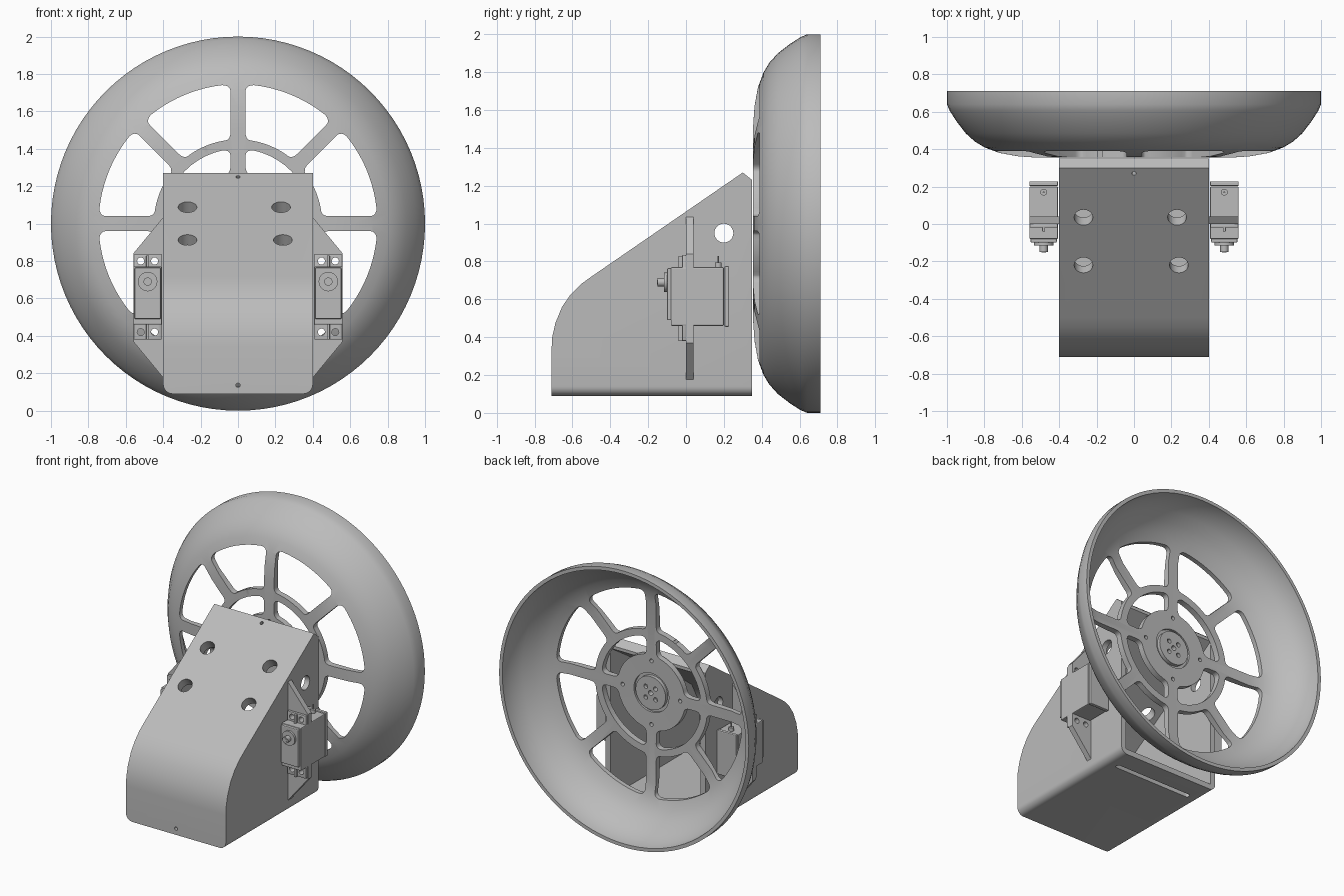
import bpy, bmesh
from math import sin, cos, asin, pi, radians
from mathutils import Vector, Matrix

cube = bpy.data.objects.get("Cube")
if cube:
    bpy.data.objects.remove(cube)

grey = bpy.data.materials.new("plain grey")
grey.use_nodes = True
colour = (0.5, 0.5, 0.5, 1)
grey.diffuse_color = colour
grey.node_tree.nodes["Principled BSDF"].inputs["Base Color"].default_value = colour

X, Y, Z = Vector((1, 0, 0)), Vector((0, 1, 0)), Vector((0, 0, 1))


def finish(name, bm):
    bmesh.ops.recalc_face_normals(bm, faces=bm.faces)
    mesh = bpy.data.meshes.new(name)
    bm.to_mesh(mesh)
    bm.free()
    mesh.materials.append(grey)
    obj = bpy.data.objects.new(name, mesh)
    bpy.context.collection.objects.link(obj)
    return obj


def extrude(bm, pts, depth, origin, u, v):
    """Prism: outline pts in the plane u, v, extruded by depth along u x v."""
    origin, w = Vector(origin), u.cross(v)
    face = bm.faces.new([bm.verts.new(origin + u * a + v * b) for a, b in pts])
    top = bmesh.ops.extrude_face_region(bm, geom=[face])["geom"]
    verts = [g for g in top if isinstance(g, bmesh.types.BMVert)]
    bmesh.ops.translate(bm, verts=verts, vec=w * depth)


def prism(name, *args):
    bm = bmesh.new()
    extrude(bm, *args)
    return finish(name, bm)


def circle(r, n=24):
    return [(r * cos(2 * pi * i / n), r * sin(2 * pi * i / n)) for i in range(n)]


def rounded(w, h, r, steps=4, cuts=1):
    """Rounded rectangle, with its long sides split for later bending."""
    pts = []
    for k, (sx, sy) in enumerate(((1, 1), (-1, 1), (-1, -1), (1, -1))):
        for i in range(steps + 1):
            a = pi / 2 * (k + i / steps)
            pts.append((sx * (w / 2 - r) + r * cos(a), sy * (h / 2 - r) + r * sin(a)))
        if k in (0, 2):
            for i in range(1, cuts):
                pts.append((sx * (w / 2 - r) * (1 - 2 * i / cuts), sy * h / 2))
    return pts


def sector(r0, r1, count, bar, angle):
    """Ring window outline between two bars of constant width."""
    mid, out = (r0 + r1) / 2, []
    half_mid = pi / count - asin(bar / mid)
    for a, b in rounded(2 * mid * half_mid, r1 - r0, 0.035, 4, 10):
        r = mid + b
        t = angle - a / (mid * half_mid) * (pi / count - asin(bar / r))
        out.append((r * cos(t), r * sin(t)))
    return out


def cut(obj, bm):
    cutter = finish("cutter", bm)
    cutter.hide_render = True
    mod = obj.modifiers.new("cut", "BOOLEAN")
    mod.operation, mod.solver, mod.object = "DIFFERENCE", "EXACT", cutter
    bpy.context.view_layer.objects.active = obj
    bpy.ops.object.modifier_apply(modifier=mod.name)
    bpy.data.objects.remove(cutter)


def smooth(obj, angle=35):
    bpy.ops.object.select_all(action="DESELECT")
    obj.select_set(True)
    bpy.context.view_layer.objects.active = obj
    bpy.ops.object.shade_smooth_by_angle(angle=radians(angle))


def box(name, lo, hi, bevel=0.006):
    lo, hi = Vector(lo), Vector(hi)
    bm = bmesh.new()
    bmesh.ops.create_cube(bm, size=1)
    for v in bm.verts:
        v.co = [(lo[i] + hi[i]) / 2 + v.co[i] * (hi[i] - lo[i]) for i in range(3)]
    bmesh.ops.bevel(bm, geom=bm.edges[:], offset=bevel, segments=2, affect="EDGES", profile=0.5)
    return finish(name, bm)


# Dished wheel: turned profile of radius and depth
profile = [(.05, .355), (.52, .355), (.62, .362), (.72, .38), (.8, .41), (.85, .44),
           (.9, .485), (.95, .55), (.985, .605), (1, .64), (1, .71), (.975, .71),
           (.965, .63), (.92, .56), (.87, .5), (.81, .45), (.74, .42), (.65, .4), (.05, .395)]
bm = bmesh.new()
ring = [bm.verts.new((r, y, 1)) for r, y in profile]
edges = [bm.edges.new((ring[i - 1], ring[i])) for i in range(len(ring))]
bmesh.ops.spin(bm, geom=ring + edges, cent=(0, 0, 1), axis=Y, angle=2 * pi, steps=96)
bmesh.ops.remove_doubles(bm, verts=bm.verts, dist=0.0005)
wheel = finish("wheel", bm)

# Spoke windows, inner windows, screw holes and hub recess
bm = bmesh.new()
for k in range(8):
    extrude(bm, sector(.45, .745, 8, .04, pi / 8 + k * pi / 4), .2, (0, .5, 1), X, Z)
for k in range(4):
    a = k * pi / 2
    extrude(bm, sector(.27, .4, 4, .04, a + pi / 4), .2, (0, .5, 1), X, Z)
    extrude(bm, circle(.014, 12), .2, (.23 * cos(a), .5, 1 + .23 * sin(a)), X, Z)
extrude(bm, circle(.14, 40), .12, (0, .5, 1), X, Z)
cut(wheel, bm)

# Windows around the curved rim
bm = bmesh.new()
for k in range(8):
    a = pi / 8 + k * pi / 4
    out = Vector((cos(a), 0, sin(a)))
    side = Vector((-sin(a), 0, cos(a)))
    extrude(bm, rounded(.12, .385, .03), .4, Vector((0, .49, 1)) + out * 1.1, Y, side)
cut(wheel, bm)
smooth(wheel)

# Hub collar and drive horn
collar = prism("hub_collar", circle(.12, 40), .04, (0, .405, 1), X, Z)
bm = bmesh.new()
extrude(bm, circle(.095, 40), .02, (0, .42, 1), X, Z)
extrude(bm, circle(.018, 16), .2, (0, .5, 1), X, Z)
for k in range(4):
    a = k * pi / 2 + pi / 4
    extrude(bm, circle(.016, 12), .2, (.055 * cos(a), .5, 1 + .055 * sin(a)), X, Z)
cut(collar, bm)
smooth(collar)

# Hollow body shell, open at the back
outline = [(-.71, .09), (.35, .09), (.35, 1.23), (.3, 1.27), (-.5, .72), (-.555, .68),
           (-.61, .625), (-.655, .56), (-.69, .475), (-.707, .4), (-.71, .34)]
bm = bmesh.new()
extrude(bm, outline, .8, (-.4, 0, 0), Y, Z)
low = [e for e in bm.edges if all(v.co.z < .1 for v in e.verts)
       and abs(e.verts[0].co.x - e.verts[1].co.x) < .01]
bmesh.ops.bevel(bm, geom=low, offset=.05, segments=6, affect="EDGES", profile=0.5)
body = finish("body_shell", bm)
inside = [(-.67, .13), (.5, .13), (.5, 1.24), (.4, 1.24), (-.48, .665), (-.58, .59),
          (-.65, .46), (-.67, .34)]
bm = bmesh.new()
extrude(bm, inside, .72, (-.36, 0, 0), Y, Z)
cut(body, bm)

# Holes in the sloped panel, the sides, the floor and the fixing points
bm = bmesh.new()
slope = Vector((0, .8, .55)).normalized()
for x, y in ((-.27, .035), (.23, .035), (-.27, -.22), (.24, -.22)):
    spot = Vector((x, y, 1.064 + .6875 * y))
    extrude(bm, circle(.05, 32), .2, spot - X.cross(slope) * .1, X, slope)
extrude(bm, circle(.012, 12), .2, Vector((0, .27, 1.25)) - X.cross(slope) * .1, X, slope)
extrude(bm, circle(.012, 12), .1, (0, -.65, .135), X, Z)
extrude(bm, circle(.05, 32), 1, (-.5, .2, .95), Y, Z)
extrude(bm, rounded(.62, .035, .015), .1, (0, .19, .05), X, Y)
cut(body, bm)
smooth(body)

# Servo and its mounting wing on each side
for s, label in ((1, "left"), (-1, "right")):
    c = s * .483
    wing = prism(label + "_mounting_wing",
                 [(s * .395, .17), (s * .56, .37), (s * .56, .84), (s * .395, 1.04)],
                 .04, (0, .04, 0), X, Z)
    flange = box(label + "_servo_flange", (c - .075, -.02, .38), (c + .075, .0, .835), .004)
    for part in (wing, flange):
        bm = bmesh.new()
        for dx in (-.037, .037):
            for z in (.42, .8):
                extrude(bm, circle(.019, 16), .2, (c + dx, .1, z), X, Z)
        cut(part, bm)
        smooth(part)
    box(label + "_servo_case", (c - .077, -.08, .46), (c + .077, .2, .77))
    box(label + "_servo_front_cover", (c - .07, -.1, .49), (c + .07, -.075, .765))
    box(label + "_servo_rear_cover", (c - .077, .203, .455), (c + .077, .228, .775))
    box(label + "_servo_rib", (c - .008, -.04, .38), (c + .008, -.015, .83), .003)
    for name, r, depth, start in (("gear_boss", .052, .02, -.095),
                                  ("output_shaft", .022, .04, -.11),
                                  ("shaft_screw", .012, .012, -.14)):
        smooth(prism(label + "_" + name, circle(r), depth, (c, start, .69), X, Z))
    smooth(prism(label + "_cable_sleeve", circle(.018, 16), .025, (c, .17, .77), X, Y))
    smooth(prism(label + "_cable", circle(.005, 10), .06, (c, .17, .77), X, Y))
